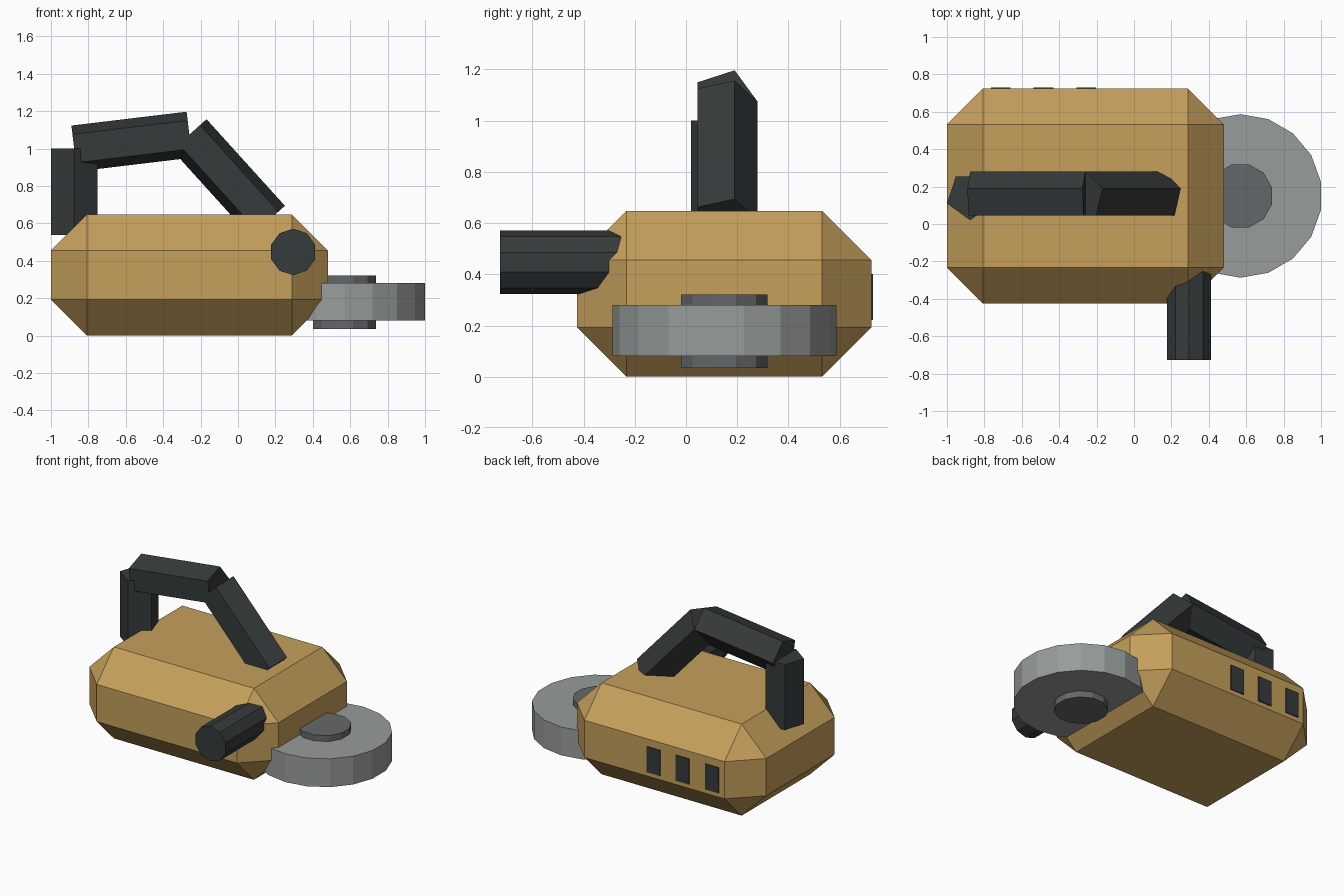
import bpy
import bmesh
from math import cos, sin, tau
from mathutils import Vector

if "Cube" in bpy.data.objects:
    bpy.data.objects.remove(bpy.data.objects["Cube"], do_unlink=True)


def material(name, rgb):
    mat = bpy.data.materials.new(name)
    mat.use_nodes = True
    color = (*rgb, 1.0)
    mat.diffuse_color = color
    mat.node_tree.nodes["Principled BSDF"].inputs["Base Color"].default_value = color
    return mat


ochre = material("ochre", (0.56, 0.35, 0.105))
light_grey = material("light grey", (0.31, 0.335, 0.325))
mid_grey = material("mid grey", (0.13, 0.14, 0.145))
charcoal = material("charcoal", (0.036, 0.043, 0.044))


def add_object(name, bm, mat):
    bmesh.ops.recalc_face_normals(bm, faces=bm.faces)
    mesh = bpy.data.meshes.new(name)
    bm.to_mesh(mesh)
    bm.free()
    mesh.materials.append(mat)
    obj = bpy.data.objects.new(name, mesh)
    bpy.context.collection.objects.link(obj)
    return obj


def box(name, low, high, mat):
    low, high = Vector(low), Vector(high)
    bm = bmesh.new()
    bmesh.ops.create_cube(bm, size=1)
    bmesh.ops.scale(bm, vec=high - low, verts=bm.verts)
    bmesh.ops.translate(bm, vec=(low + high) / 2, verts=bm.verts)
    return add_object(name, bm, mat)


def prism(name, start, end, radius, sides, corner, mat, turn=0.0):
    """Regular prism between two points, with one corner pointing along `corner`."""
    start, end, u = Vector(start), Vector(end), Vector(corner)
    v = (end - start).normalized().cross(u)
    bm = bmesh.new()
    rings = []
    for centre in (start, end):
        angles = [(i + turn) * tau / sides for i in range(sides)]
        rings.append([bm.verts.new(centre + radius * (cos(a) * u + sin(a) * v))
                      for a in angles])
        bm.faces.new(rings[-1])
    for i in range(sides):
        j = (i + 1) % sides
        bm.faces.new((rings[0][i], rings[0][j], rings[1][j], rings[1][i]))
    return add_object(name, bm, mat)


# Chamfered main housing
body = box("body", (-1, -0.425, 0), (0.48, 0.724, 0.647), ochre)
bevel = body.modifiers.new("chamfer", "BEVEL")
bevel.width = 0.192
bevel.segments = 1

# Cutting wheel and its hub
prism("wheel", (0.569, 0.15, 0.08), (0.569, 0.15, 0.28), 0.437, 18, (0, 1, 0), light_grey)
prism("wheel_hub", (0.569, 0.15, 0.035), (0.569, 0.15, 0.322), 0.175, 12, (0, 1, 0),
      mid_grey, turn=0.5)

# Front grip
prism("front_grip", (0.295, -0.727, 0.447), (0.295, -0.2, 0.447), 0.124, 10, (0, 0, 1), charcoal)

# Top handle: rear post, bar and sloping strut
rear, bend = (-0.876, 0.15, 1.0), (-0.26, 0.15, 1.074)
prism("handle_post", (-0.876, 0.15, 0.538), rear, 0.13, 5, (0, -1, 0), charcoal)
prism("handle_bar", rear, bend, 0.13, 5, (0, 1, 0), charcoal)
prism("handle_strut", bend, (0.159, 0.15, 0.611), 0.13, 5, (0, 1, 0), charcoal)

# Vents on the back
for i in range(3):
    x = -0.765 + i * 0.229
    box(f"vent_{i + 1}", (x, 0.723, 0.222), (x + 0.105, 0.731, 0.402), charcoal)
